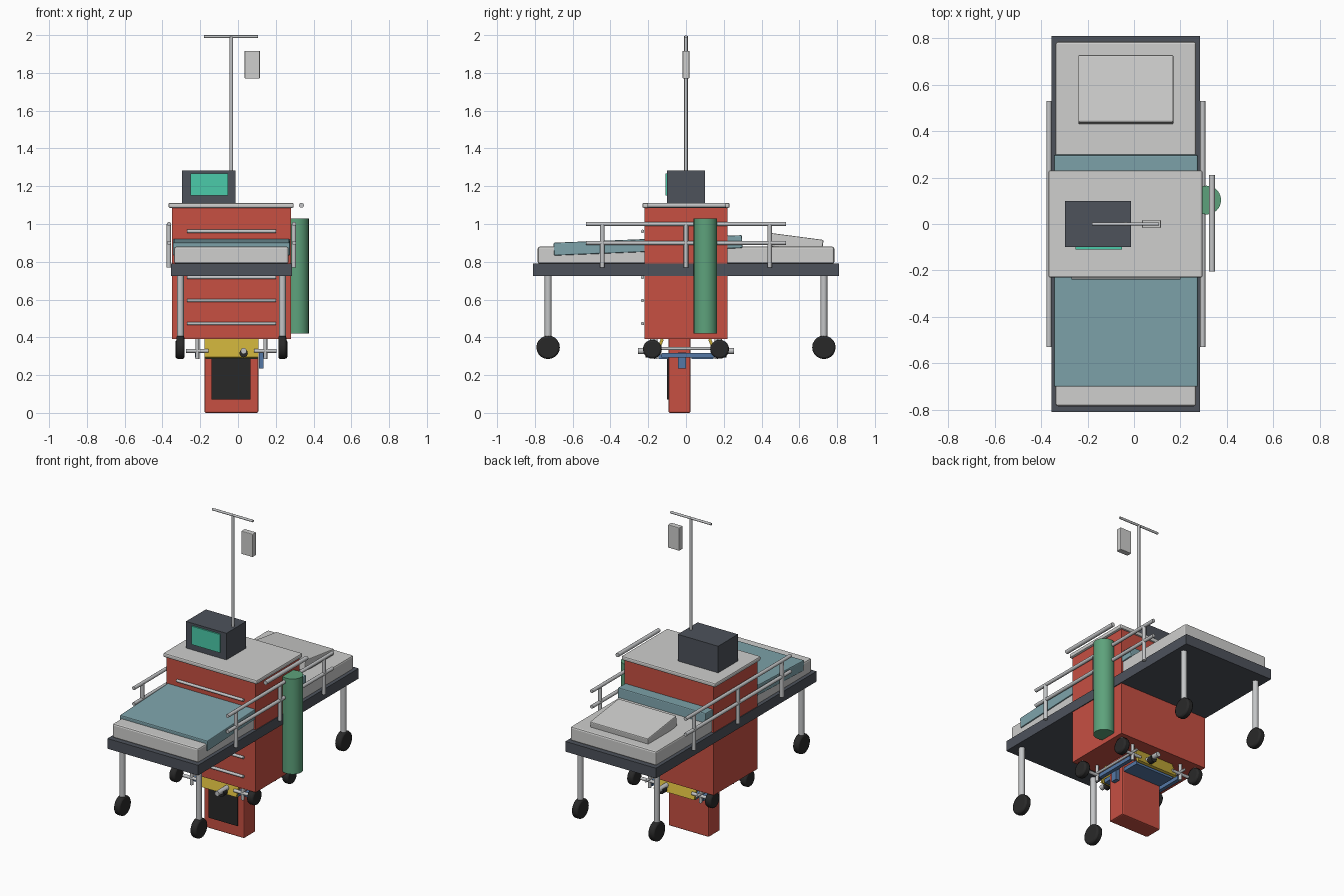
import bpy, math
from mathutils import Vector

cube = bpy.data.objects.get("Cube")
if cube:
    bpy.data.objects.remove(cube, do_unlink=True)


def material(name, r, g, b):
    m = bpy.data.materials.new(name)
    m.use_nodes = True
    m.diffuse_color = (r, g, b, 1)
    node = next(n for n in m.node_tree.nodes if n.type == 'BSDF_PRINCIPLED')
    node.inputs["Base Color"].default_value = (r, g, b, 1)
    return m


RED = material("cabinet red", .57, .08, .055)
WHITE = material("linen white", .62, .62, .61)
TEAL = material("blanket teal", .21, .37, .41)
SLATE = material("slate grey", .075, .085, .105)
GREEN = material("tank green", .11, .36, .2)
SCREEN = material("screen green", .07, .6, .4)
BLACK = material("rubber black", .022, .022, .022)
YELLOW = material("panel yellow", .55, .4, .04)
BLUE = material("pad blue", .09, .19, .38)
STEEL = material("steel", .55, .56, .57)

MID = -0.035  # shared centre line of bed and trolley


def finish(o, name, mat, bevel):
    o.name = name
    o.data.materials.append(mat)
    if bevel:
        b = o.modifiers.new("soft edge", 'BEVEL')
        b.width, b.segments = bevel, 2
    return o


def box(name, mat, x, y, z, bevel=0, tilt=0):
    """Box from (min, max) pairs, with an optional tilt about x in degrees."""
    spans = (x, y, z)
    bpy.ops.mesh.primitive_cube_add(size=1, location=[(a + b) / 2 for a, b in spans])
    o = bpy.context.object
    o.scale = [b - a for a, b in spans]
    bpy.ops.object.transform_apply(location=False, rotation=False, scale=True)
    o.rotation_euler.x = math.radians(tilt)
    return finish(o, name, mat, bevel)


def rod(name, mat, start, end, radius, sides=16, bevel=0):
    """Cylinder between two points."""
    a, b = Vector(start), Vector(end)
    bpy.ops.mesh.primitive_cylinder_add(vertices=sides, radius=radius,
                                        depth=(b - a).length, location=(a + b) / 2)
    o = bpy.context.object
    o.rotation_euler = (b - a).to_track_quat('Z', 'Y').to_euler()
    bpy.ops.object.shade_smooth_by_angle(angle=math.radians(40))
    return finish(o, name, mat, bevel)


def wheel(name, x, y, z, radius):
    rod(name, BLACK, (x - .021, y, z), (x + .021, y, z), radius, 20, .01)


# Bed
box("bed_frame", SLATE, (-.355, .285), (-.81, .81), (.725, .79))
box("mattress", WHITE, (-.338, .268), (-.785, .785), (.79, .88), .01)
box("blanket", TEAL, (-.345, .275), (-.7, .298), (.853, .921), .006, 2.3)
box("pillow", WHITE, (-.24, .17), (.433, .725), (.865, .935), .006, -7.5)

for side, tag in ((1, "left"), (-1, "right")):
    for y, end in ((-.73, "front"), (.73, "back")):
        x = MID + side * .27
        rod(f"bed_leg_{end}_{tag}", STEEL, (x, y, .35), (x, y, .73), .018)
        wheel(f"bed_wheel_{end}_{tag}", x, y, .347, .062)
    # Side rails
    x = MID + side * .331
    for z, level in ((1, "top"), (.9, "middle")):
        rod(f"rail_{level}_{tag}", STEEL, (x, -.53, z), (x, .53, z), .011)
    for i, y in enumerate((-.443, 0, .443)):
        rod(f"rail_post_{i}_{tag}", STEEL, (x, y, .77), (x, y, 1), .012)
    # Trolley casters
    for y, end in ((-.178, "front"), (.178, "back")):
        x = MID + side * .275
        rod(f"caster_stem_{end}_{tag}", STEEL, (x, y, .34), (x, y, .4), .012)
        wheel(f"caster_{end}_{tag}", x, y, .337, .05)

# Trolley cabinet with drawer pulls
box("cabinet", RED, (-.35, .28), (-.221, .221), (.39, 1.09))
box("cabinet_top", WHITE, (-.368, .295), (-.231, .231), (1.085, 1.112), .008)
for i in range(5):
    z = .473 + i * .122
    rod(f"drawer_handle_{i}", STEEL, (-.27, -.23, z), (.2, -.23, z), .009)
rod("push_handle", STEEL, (.336, -.205, 1.099), (.336, .212, 1.099), .013)

# Gas cylinder
rod("gas_tank", GREEN, (.313, .103, .42), (.313, .103, 1.028), .062, 24)

# Monitor
box("monitor", SLATE, (-.297, -.012), (-.1, .1), (1.11, 1.282))
box("monitor_screen", SCREEN, (-.252, -.052), (-.109, -.1), (1.15, 1.267))

# Drip stand
rod("drip_pole", STEEL, (MID, 0, 1.11), (MID, 0, 1.995), .0095)
rod("drip_crossbar", STEEL, (-.18, 0, 1.992), (.107, 0, 1.992), .0075)
box("drip_bag", WHITE, (.035, .116), (-.018, .018), (1.77, 1.917), .004)

# Lower unit with dark front panel
box("lower_unit", RED, (-.177, .108), (-.093, .024), (0, .42), .008)
box("lower_unit_panel", BLACK, (-.139, .066), (-.101, -.092), (.072, .29))

# Suspended carrier under the cabinet
for s, tag in ((-1, "front"), (1, "back")):
    box(f"carrier_panel_{tag}", YELLOW, (-.177, .108), (s * .145 - .008, s * .145 + .008),
        (.288, .395), 0, s * 22)
    box(f"carrier_pad_{tag}", BLUE, (-.17, .102), sorted((s * .03, s * .145)), (.285, .31))
    rod(f"carrier_peg_{tag}", STEEL, (.03, s * .14, .328), (.03, s * .255, .328), .016)
    rod(f"carrier_knob_{tag}", BLACK, (.03, s * .18, .316), (.03, s * .215, .316), .022)
    for x, side in ((-.215, "right"), (.145, "left")):
        rod(f"carrier_post_{tag}_{side}", STEEL, (x, s * .16, .285), (x, s * .16, .4), .01)
        rod(f"carrier_axle_{tag}_{side}", STEEL, (x - .06, s * .16, .328),
            (x + .06, s * .16, .328), .01)
for x, side in ((-.215, "right"), (.145, "left")):
    rod(f"carrier_rail_{side}", STEEL, (x, -.16, .34), (x, .2, .34), .008)
    box(f"carrier_side_pad_{side}", BLUE, (x - .012, x + .012), (-.13, .15), (.293, .318))
box("carrier_clip", BLUE, (.11, .135), (-.042, 0), (.235, .32))
